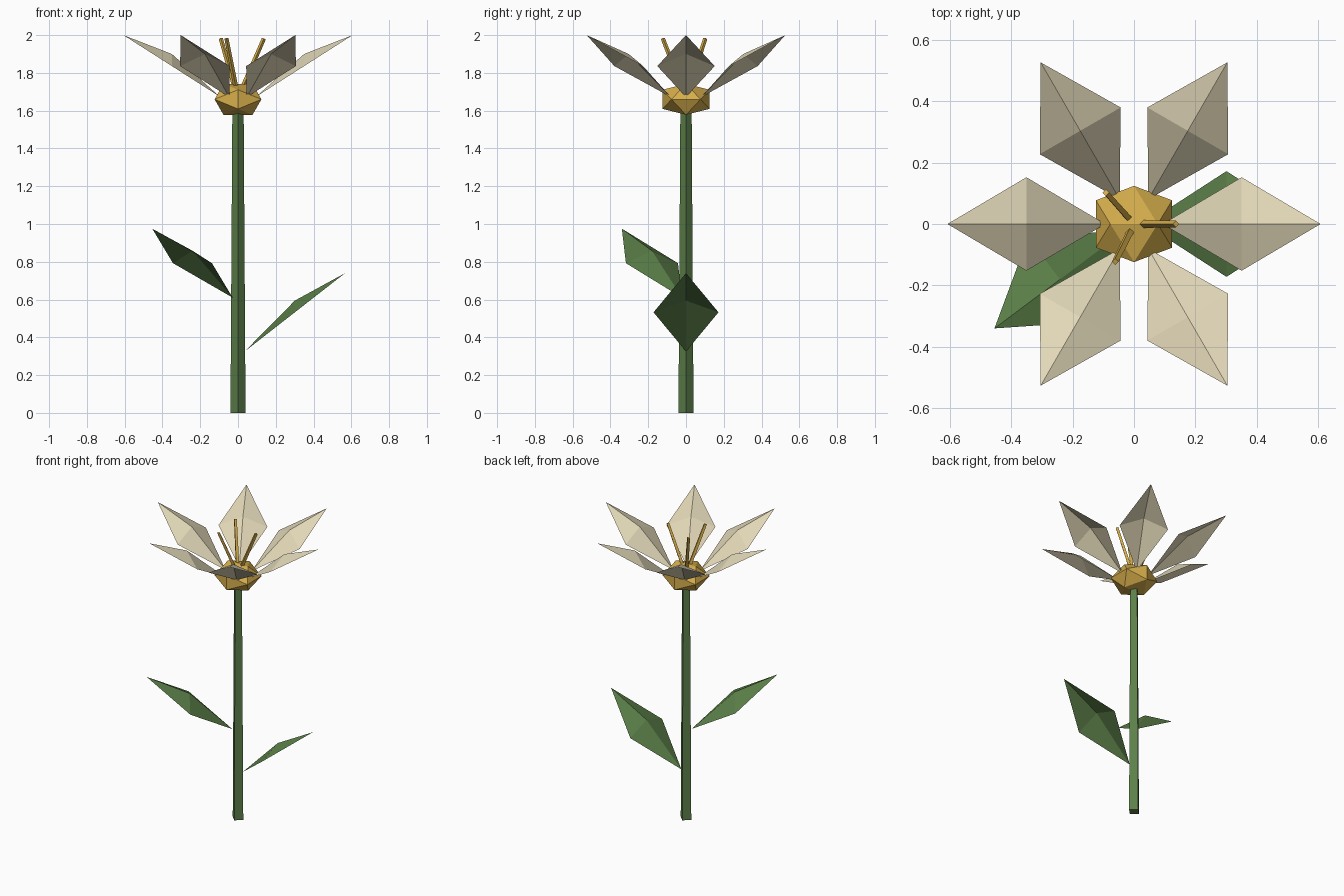
import bpy, bmesh
from math import cos, sin, radians
from mathutils import Matrix, Vector

if "Cube" in bpy.data.objects:
    bpy.data.objects.remove(bpy.data.objects["Cube"])


def material(name, rgb):
    """Flat material from an sRGB triple, stored as linear."""
    colour = [(c / 255 / 12.92) if c < 11 else ((c / 255 + 0.055) / 1.055) ** 2.4 for c in rgb] + [1]
    mat = bpy.data.materials.new(name)
    mat.use_nodes = True
    mat.diffuse_color = colour
    mat.node_tree.nodes["Principled BSDF"].inputs["Base Color"].default_value = colour
    return mat


cream = material("cream", (226, 216, 184))
gold = material("gold", (214, 174, 76))
green = material("green", (92, 128, 73))


def make(name, bm, mat):
    mesh = bpy.data.meshes.new(name)
    bm.to_mesh(mesh)
    bm.free()
    mesh.materials.append(mat)
    obj = bpy.data.objects.new(name, mesh)
    bpy.context.collection.objects.link(obj)
    return obj


def blade(name, mat, angle, base, tip, half_width, ridge):
    """Rhombic sheet with a raised centre; base and tip are (radius, height)."""
    bm = bmesh.new()
    mid_r, mid_z = (base[0] + tip[0]) / 2, (base[1] + tip[1]) / 2
    points = [(base[0], 0, base[1]), (mid_r, -half_width, mid_z),
              (tip[0], 0, tip[1]), (mid_r, half_width, mid_z)]
    rim = [bm.verts.new(p) for p in points]
    centre = bm.verts.new((mid_r, 0, mid_z + ridge))
    for i in range(4):
        bm.faces.new((rim[i], rim[(i + 1) % 4], centre))
    bm.transform(Matrix.Rotation(angle, 4, "Z"))
    return make(name, bm, mat)


def rod(name, mat, start, end, r1, r2):
    """Tapered four-sided rod between two points."""
    start, end = Vector(start), Vector(end)
    axis = end - start
    bm = bmesh.new()
    bmesh.ops.create_cone(bm, cap_ends=True, segments=4, radius1=r1, radius2=r2, depth=axis.length)
    turn = Vector((0, 0, 1)).rotation_difference(axis).to_matrix().to_4x4()
    bm.transform(Matrix.Translation((start + end) / 2) @ turn)
    return make(name, bm, mat)


# Stem
rod("stem", green, (0, 0, 0), (0, 0, 1.6), 0.04, 0.03)

# Leaves
blade("lower_leaf", green, 0, (0.035, 0.325), (0.567, 0.74), 0.172, 0.062)
blade("upper_leaf", green, radians(216.8), (0.035, 0.61), (0.567, 0.975), 0.172, 0.066)

# Petals
for i in range(6):
    blade(f"petal_{i + 1}", cream, radians(60 * i), (0.093, 1.672), (0.607, 2.0), 0.152, 0.064)

# Flower centre: squashed icosahedron, resting on one edge
bm = bmesh.new()
short, long = 0.077, 0.124
for a in (-short, short):
    for b in (-long, long):
        for p in ((a, 0, b), (0, b, a), (b, a, 0)):
            bm.verts.new(p)
bmesh.ops.convex_hull(bm, input=bm.verts)
bm.transform(Matrix.Translation((0, 0, 1.66)) @ Matrix.Diagonal((1, 1, 0.66, 1)))
make("flower_centre", bm, gold)

# Stamens
for i, angle in enumerate((0, 2.3, 4.25)):
    c, s = cos(angle), sin(angle)
    rod(f"stamen_{i + 1}", gold, (0.015 * c, 0.015 * s, 1.7),
        (0.137 * c, 0.137 * s, 1.982), 0.013, 0.011)
